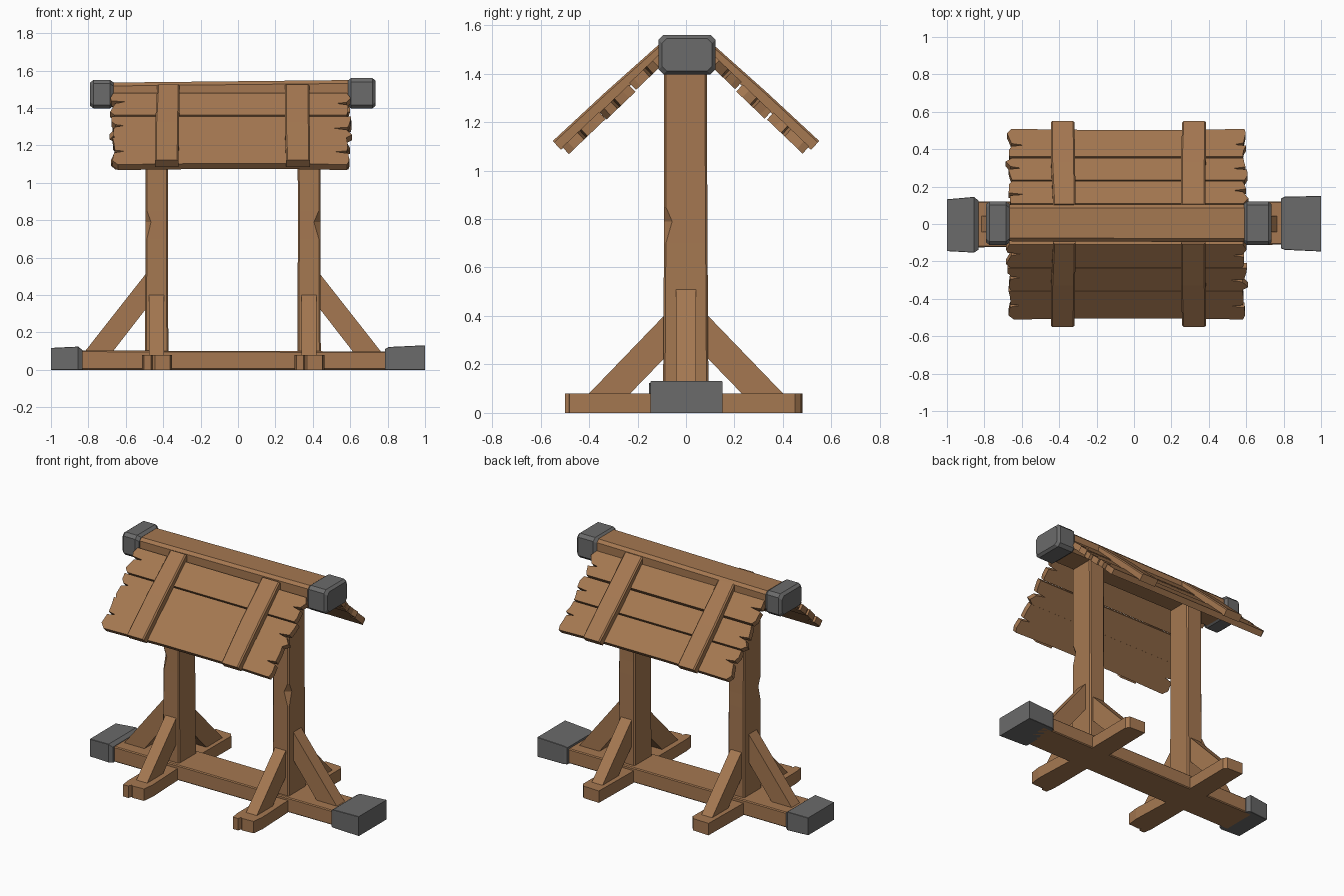
import bpy, bmesh, math, random
from mathutils import Vector

if "Cube" in bpy.data.objects:
    bpy.data.objects.remove(bpy.data.objects["Cube"])

random.seed(7)


def material(name, rgb):
    m = bpy.data.materials.new(name)
    m.diffuse_color = (*rgb, 1)
    m.use_nodes = True
    m.node_tree.nodes["Principled BSDF"].inputs["Base Color"].default_value = m.diffuse_color
    return m


WOOD = material("brown wood", (0.375, 0.187, 0.082))
STEEL = material("dark grey metal", (0.145, 0.145, 0.145))


def finish(name, rings, mat):
    """Skin a list of equal-sized vertex rings into a closed solid."""
    bm = bmesh.new()
    vs = [[bm.verts.new(p) for p in r] for r in rings]
    n = len(vs[0])
    bm.faces.new(vs[0])
    bm.faces.new(vs[-1])
    for a, b in zip(vs, vs[1:]):
        for i in range(n):
            bm.faces.new((a[i], a[(i + 1) % n], b[(i + 1) % n], b[i]))
    bmesh.ops.recalc_face_normals(bm, faces=bm.faces)
    me = bpy.data.meshes.new(name)
    bm.to_mesh(me)
    bm.free()
    me.materials.append(mat)
    ob = bpy.data.objects.new(name, me)
    bpy.context.collection.objects.link(ob)
    return ob


AXES = {"x": lambda t, a, b: (t, a, b), "y": lambda t, a, b: (a, t, b),
        "z": lambda t, a, b: (a, b, t)}


def loft(name, axis, sections, mat=WOOD):
    """Section = (t, a0, a1, b0, b1, chamfers of the four corners)."""
    rings = []
    for t, a0, a1, b0, b1, c in sections:
        c = c if isinstance(c, tuple) else (c,) * 4
        pts = [(a0 + c[0], b0), (a1 - c[1], b0), (a1, b0 + c[1]), (a1, b1 - c[2]),
               (a1 - c[2], b1), (a0 + c[3], b1), (a0, b1 - c[3]), (a0, b0 + c[0])]
        rings.append([AXES[axis](t, a, b) for a, b in pts])
    return finish(name, rings, mat)


def prism(name, axis, pts, t0, t1, mat=WOOD):
    return finish(name, [[AXES[axis](t, a, b) for a, b in pts] for t in (t0, t1)], mat)


# Base beam and its metal end caps
loft("base_beam", "x", [(-0.88, -0.125, 0.12, 0, 0.103, 0.006), (0.85, -0.11, 0.12, 0, 0.098, 0.006)])
loft("base_cap_left", "x", [(-1, -0.145, 0.132, 0, 0.117, 0.002), (-0.855, -0.153, 0.145, 0, 0.124, 0.002),
                            (-0.832, -0.138, 0.125, 0, 0.106, 0.002)], STEEL)
loft("base_cap_right", "x", [(0.787, -0.13, 0.137, 0, 0.112, 0.002), (0.806, -0.138, 0.146, 0, 0.122, 0.002),
                             (1, -0.147, 0.15, 0, 0.131, 0.002)], STEEL)

for side, cx, s in (("left", -0.435, -1), ("right", 0.38, 1)):
    # Cross foot with a split corner at the front
    foot = [(cx - 0.068, -0.5), (cx - 0.03, -0.5), (cx - 0.022, -0.475), (cx - 0.01, -0.485),
            (cx + 0.072, -0.48), (cx + 0.082, -0.40), (cx + 0.066, 0), (cx + 0.07, 0.45),
            (cx + 0.05, 0.475), (cx - 0.068, 0.48), (cx - 0.078, 0.0), (cx - 0.078, -0.44)]
    prism("cross_foot_" + side, "z", foot, 0, 0.08)

    # Upright post with a chipped front outer corner
    k = 0.008
    chip = (k, 0.034, k, k) if s > 0 else (0.03, k, k, k)
    x0, x1 = cx - 0.06, cx + 0.06
    loft("post_" + side, "z", [
        (0.01, x0 - 0.003, x1 + 0.003, -0.095, 0.093, k), (0.70, x0, x1, -0.091, 0.089, k),
        (0.79, x0, x1, -0.091, 0.088, chip), (0.85, x0, x1, -0.091, 0.088, k),
        (1.45, x0 - 0.002, x1, -0.09, 0.086, k)])

    # Diagonal braces: one outward, one to the front, one to the back
    e = cx + s * 0.05
    prism("outer_brace_" + side, "y", [(cx + s * 0.39, 0.09), (cx + s * 0.24, 0.09), (e, 0.335), (e, 0.523)],
          -0.042, 0.042)
    for word, f in (("front", -1), ("back", 1)):
        prism(f"{word}_brace_{side}", "x",
              [(f * 0.41, 0.07), (f * 0.24, 0.07), (f * 0.08, 0.235), (f * 0.08, 0.412)],
              cx - 0.04, cx + 0.04)

# Ridge beam and its metal end caps
loft("ridge_beam", "x", [(-0.72, -0.092, 0.104, 1.405, 1.535, 0.018), (0.68, -0.097, 0.104, 1.41, 1.55, 0.018)])
for side, xs, z0, z1 in (("left", (-0.79, -0.772, -0.685, -0.665), 1.397, 1.55),
                         ("right", (0.587, 0.605, 0.718, 0.735), 1.397, 1.56)):
    secs = []
    for i, x in enumerate(xs):
        d = 0.014 if i in (0, 3) else 0
        secs.append((x, -0.113 + d, 0.121 - d, z0 + d, z1 - d, 0.02))
    loft("ridge_cap_" + side, "x", secs, STEEL)


# Roof: s runs down the slope, n is outward from the batten surface
def slope(f):
    return lambda x, s, n: (x, f * (0.11 + 0.733 * s + 0.68 * n), 1.53 - 0.68 * s + 0.733 * n)


def ragged_end(x, s0, s1, d):
    """Broken plank end from s0 to s1 with one deep crack; d is the outward direction."""
    h = s1 - s0
    m = s0 + h * random.uniform(0.4, 0.65)
    r = lambda: random.uniform(-0.014, 0.014)
    return [(x + r(), s0), (x + r() + d * 0.006, s0 + 0.22 * h), (x + r(), m - 0.010),
            (x - d * random.uniform(0.05, 0.08), m - 0.002), (x + r(), m + 0.010),
            (x + r() + d * 0.008, s0 + 0.85 * h), (x - d * 0.012 + r(), s1)]


for word, f, rows in (("front", -1, ((0.035, 0.205), (0.212, 0.378), (0.379, 0.588))),
                      ("back", 1, ((0.035, 0.200), (0.210, 0.372), (0.382, 0.585)))):
    P = slope(f)
    # Three horizontal planks per side
    for i, (s0, s1) in enumerate(rows):
        right = ragged_end(0.592, s0, s1, 1)
        left = ragged_end(-0.665, s0, s1, -1)[::-1]
        sag = 0.008 if i == 2 else 0
        outline = right + [(0.25, s1 - sag), (-0.2, s1 - sag)] + left
        lift = 0.004 * (i % 2)
        finish(f"{word}_roof_plank_{i + 1}",
               [[P(x, s, n - lift - 0.015 * s) for x, s in outline] for n in (-0.076, -0.036)], WOOD)
    # Two battens running down the slope
    for side, top, bot in (("left", (-0.432, -0.312), (-0.445, -0.318)),
                           ("right", (0.25, 0.382), (0.258, 0.385))):
        rows_b = ((0.0, *top, 0.006), (0.30, (top[0] + bot[0]) / 2 - 0.004, (top[1] + bot[1]) / 2, 0),
                  (0.60, *bot, 0))
        finish(f"{word}_batten_{side}",
               [[P(a, s, -0.05), P(b, s, -0.05), P(b, s, -0.008 - d), P(b - 0.008, s, -d),
                 P(a + 0.008, s, -d), P(a, s, -0.008 - d)] for s, a, b, d in rows_b], WOOD)
